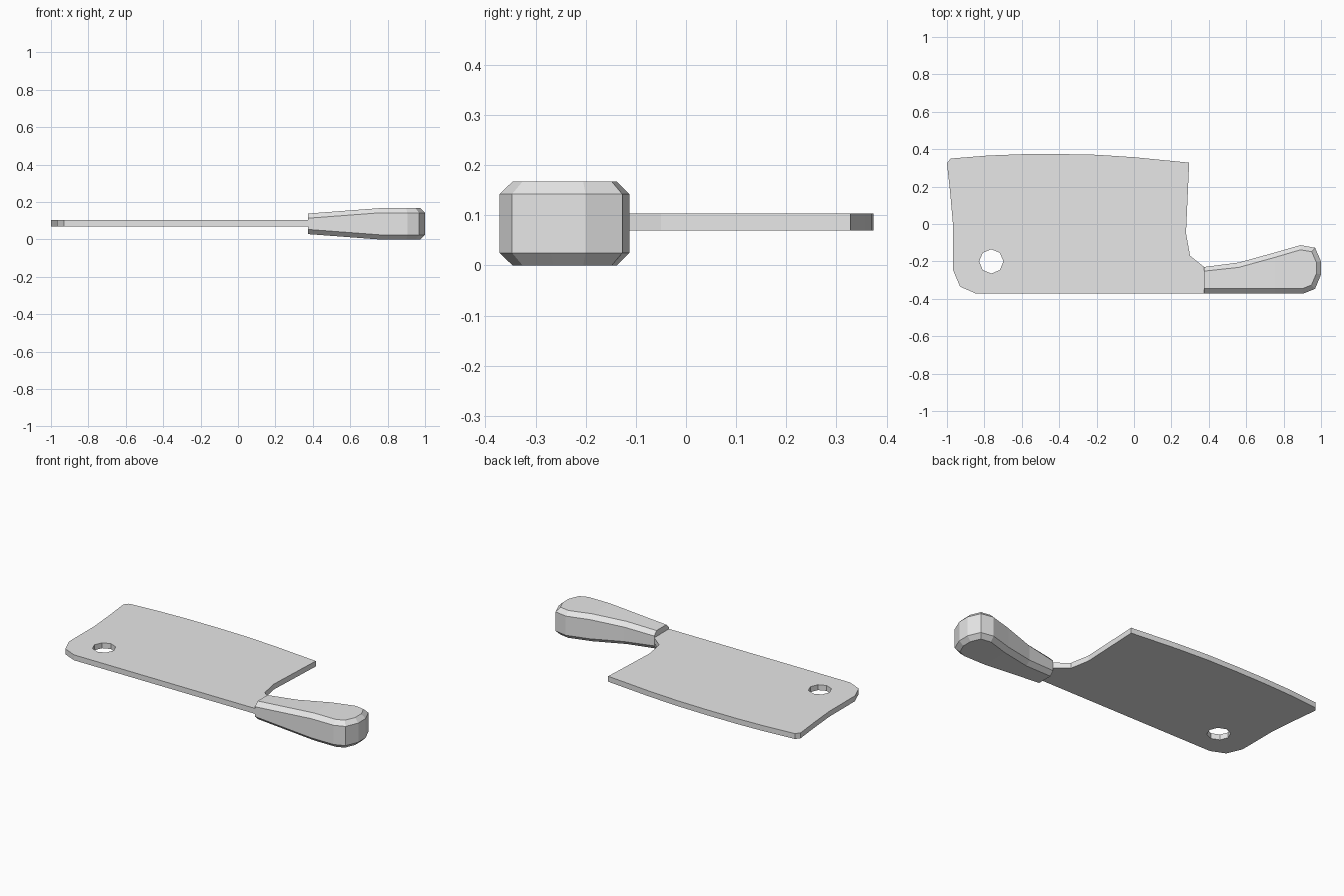
import bpy, bmesh, math

cube = bpy.data.objects.get("Cube")
if cube:
    bpy.data.objects.remove(cube, do_unlink=True)

# One plain grey for the whole tool
grey = bpy.data.materials.new("plain grey")
grey.use_nodes = True
color = (0.8, 0.8, 0.8, 1)
grey.diffuse_color = color
grey.node_tree.nodes["Principled BSDF"].inputs["Base Color"].default_value = color


def finish(name, bm):
    bmesh.ops.recalc_face_normals(bm, faces=bm.faces)
    mesh = bpy.data.meshes.new(name)
    bm.to_mesh(mesh)
    bm.free()
    mesh.materials.append(grey)
    obj = bpy.data.objects.new(name, mesh)
    bpy.context.collection.objects.link(obj)
    return obj


def loop_edges(bm, points, z):
    verts = [bm.verts.new((x, y, z)) for x, y in points]
    return [bm.edges.new((v, verts[(i + 1) % len(verts)])) for i, v in enumerate(verts)]


# Blade: flat plate with curved edge, bolster step and hanging hole
outline = [(-1, 0.325), (-0.98, 0.35), (-0.78, 0.366), (-0.6, 0.373), (-0.4, 0.374),
           (-0.2, 0.37), (0, 0.357), (0.295, 0.328), (0.278, -0.05), (0.3, -0.17),
           (0.375, -0.23), (0.375, -0.372), (-0.845, -0.372), (-0.93, -0.335),
           (-0.968, -0.245), (-0.968, 0), (-0.983, 0.17)]
hole = [(-0.763 + 0.065 * math.cos(i * math.pi / 4),
         -0.2 + 0.065 * math.sin(i * math.pi / 4)) for i in range(8)]
bm = bmesh.new()
edges = loop_edges(bm, outline, 0.07) + loop_edges(bm, hole, 0.07)
bmesh.ops.triangle_fill(bm, edges=edges, use_beauty=True)
top = bmesh.ops.extrude_face_region(bm, geom=bm.faces[:], use_keep_orig=True)["geom"]
bmesh.ops.translate(bm, vec=(0, 0, 0.033),
                    verts=[g for g in top if isinstance(g, bmesh.types.BMVert)])
finish("blade", bm)

# Handle: flared grip, each point paired with its inset on the chamfered rim
rim = [(0.375, -0.372), (0.56, -0.372), (0.755, -0.372), (0.905, -0.372), (0.968, -0.347),
       (1, -0.27), (1, -0.2), (0.968, -0.127), (0.89, -0.113), (0.755, -0.152),
       (0.56, -0.206), (0.375, -0.23)]
inset = [(0.375, -0.346), (0.56, -0.346), (0.755, -0.346), (0.9, -0.346), (0.949, -0.326),
         (0.975, -0.265), (0.975, -0.205), (0.95, -0.148), (0.89, -0.138), (0.755, -0.178),
         (0.56, -0.232), (0.375, -0.252)]
middle, chamfer = 0.0835, 0.025


def half_height(x):
    return 0.055 + 0.0285 * min(1, (x - 0.375) / 0.38)


bm = bmesh.new()
rings = []
for points, side, drop in ((inset, -1, 0), (rim, -1, chamfer), (rim, 1, chamfer), (inset, 1, 0)):
    rings.append([bm.verts.new((x, y, middle + side * (half_height(x) - drop)))
                  for x, y in points])
n = len(rim)
for low, high in zip(rings, rings[1:]):
    for i in range(n - 1):
        bm.faces.new((low[i], low[i + 1], high[i + 1], high[i]))
# Flat front end, then the sloped and level parts of both broad sides
bm.faces.new([r[0] for r in rings] + [r[-1] for r in reversed(rings)])
for ring in (rings[0], rings[-1]):
    for i in range(2):
        bm.faces.new((ring[i], ring[i + 1], ring[n - 2 - i], ring[n - 1 - i]))
    bm.faces.new(ring[2:n - 2])
finish("handle", bm)
